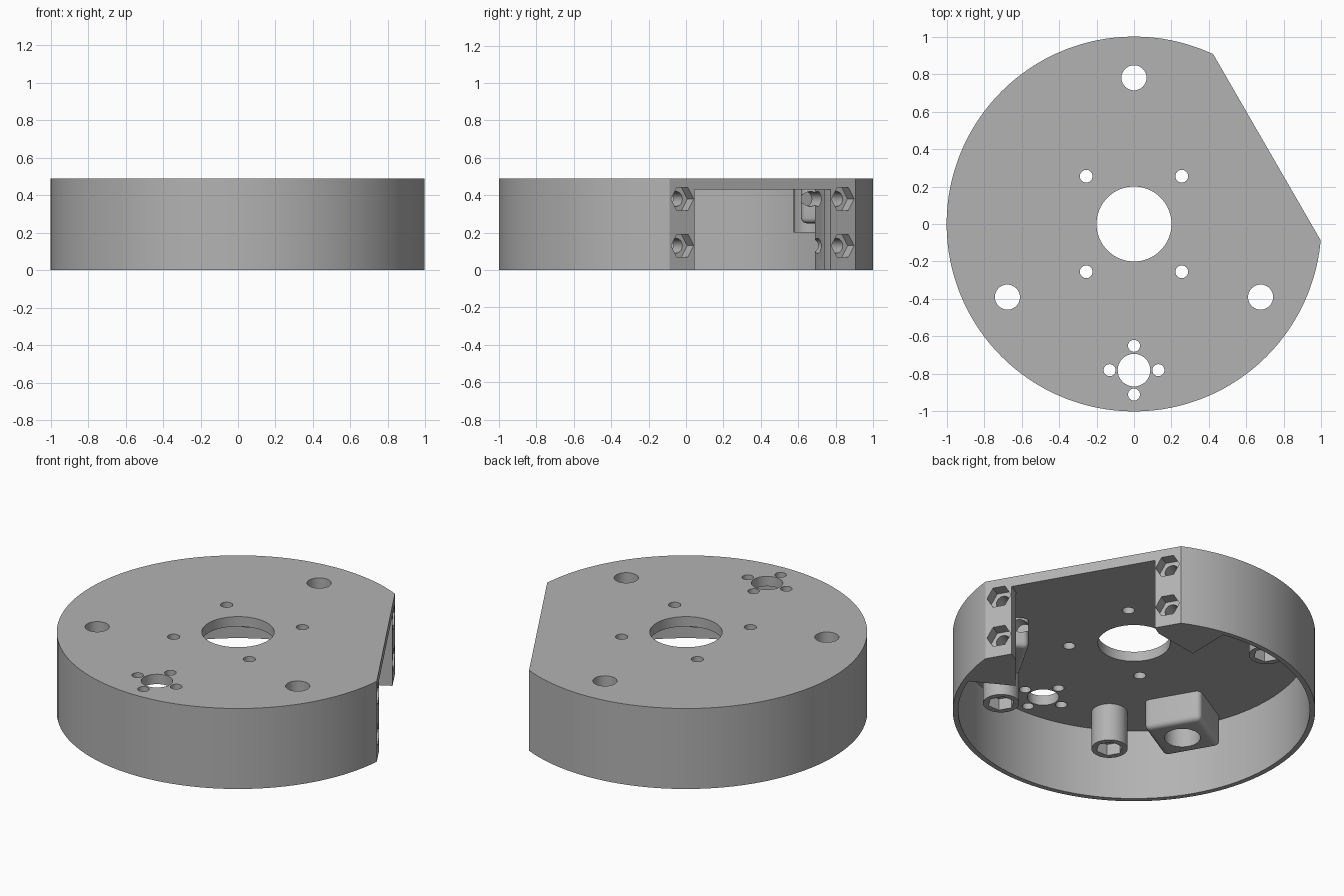
import bpy
import bmesh
from math import sin, cos, pi, radians
from mathutils import Matrix, Vector

cube = bpy.data.objects.get("Cube")
if cube:
    bpy.data.objects.remove(cube, do_unlink=True)

HEIGHT, CEILING, INNER, BOLT_RING = 0.49, 0.43, 0.97, 0.78
FLAT_TURN = Matrix.Rotation(radians(30), 4, 'Z')   # local x = outward from the flat
FLAT_DIST = 0.819

grey = bpy.data.materials.new("plain grey")
grey.use_nodes = True
colour = (0.45, 0.45, 0.45, 1)
grey.diffuse_color = colour
grey.node_tree.nodes["Principled BSDF"].inputs["Base Color"].default_value = colour


def to_object(name, bm, matrix=Matrix()):
    bmesh.ops.recalc_face_normals(bm, faces=bm.faces)
    bm.transform(matrix)
    mesh = bpy.data.meshes.new(name)
    bm.to_mesh(mesh)
    bm.free()
    mesh.materials.append(grey)
    obj = bpy.data.objects.new(name, mesh)
    bpy.context.collection.objects.link(obj)
    return obj


def prism(name, points, z0, z1, matrix=Matrix(), bevel=0):
    bm = bmesh.new()
    base = bm.faces.new([bm.verts.new((x, y, z0)) for x, y in points])
    top = bmesh.ops.extrude_face_region(bm, geom=[base])["geom"]
    moved = [v for v in top if isinstance(v, bmesh.types.BMVert)]
    bmesh.ops.translate(bm, verts=moved, vec=(0, 0, z1 - z0))
    if bevel:
        edges = [e for e in bm.edges if min(v.co.z for v in e.verts) < z0 + 0.001]
        bmesh.ops.bevel(bm, geom=edges, offset=bevel, segments=4, profile=0.5,
                        affect='EDGES')
    return to_object(name, bm, matrix)


def ring_points(r, n):
    return [(r * cos(2 * pi * i / n), r * sin(2 * pi * i / n)) for i in range(n)]


def cylinder(name, x, y, r, z0, z1, n=32):
    return prism(name, ring_points(r, n), z0, z1, Matrix.Translation((x, y, 0)))


def combine(target, tool, operation):
    mod = target.modifiers.new("combine", 'BOOLEAN')
    mod.operation, mod.object, mod.solver = operation, tool, 'EXACT'
    bpy.context.view_layer.update()
    graph = bpy.context.evaluated_depsgraph_get()
    mesh = bpy.data.meshes.new_from_object(target.evaluated_get(graph))
    target.modifiers.clear()
    target.data = mesh
    bpy.data.objects.remove(tool, do_unlink=True)


def polar(degrees, r=BOLT_RING):
    return r * cos(radians(degrees)), r * sin(radians(degrees))


# Round cup, open underneath
housing = cylinder("housing", 0, 0, 1, 0, HEIGHT, 128)
combine(housing, cylinder("cavity", 0, 0, INNER, -0.1, CEILING, 128), 'DIFFERENCE')

# Clamp blocks at both ends of the flat
for side in (1, -1):
    outline = [(0.85, 0.42), (0.75, 0.42), (0.48, 0.52), (0.625, 0.76)]
    outline += [polar(a, 0.985) for a in (46, 42, 38, 34, 30)]
    block = prism("clamp_block", [(x, side * y) for x, y in outline],
                  0, CEILING + 0.03, FLAT_TURN)
    combine(housing, block, 'UNION')

# Slice off the flat side
slab = [(FLAT_DIST, -2), (2, -2), (2, 2), (FLAT_DIST, 2)]
combine(housing, prism("flat_cutter", slab, -1, 1, FLAT_TURN), 'DIFFERENCE')

# Square bosses with counterbored screw holes
for angle in (90, 210, 330):
    x, y = polar(angle)
    w = 0.165
    place = Matrix.Translation((x, y, 0)) @ Matrix.Rotation(radians(angle), 4, 'Z')
    square = [(-w, -w), (w, -w), (w, w), (-w, w)]
    combine(housing, prism("boss", square, 0.25, CEILING + 0.03, place, 0.03), 'UNION')
    combine(housing, cylinder("counterbore", x, y, 0.1, 0, CEILING - 0.03), 'DIFFERENCE')
    combine(housing, cylinder("screw_hole", x, y, 0.067, 0, 1), 'DIFFERENCE')

# Slim posts with hexagonal sockets
for angle in (120, 240, 300):
    x, y = polar(angle)
    combine(housing, cylinder("post", x, y, 0.1, 0.2, CEILING + 0.03), 'UNION')
    combine(housing, cylinder("socket", x, y, 0.075, 0.1, 0.27, 6), 'DIFFERENCE')

# Holes through the top plate
holes = [(0, 0, 0.2), (0, -BOLT_RING, 0.087)]
holes += [(sx * 0.255, sy * 0.255, 0.034) for sx in (1, -1) for sy in (1, -1)]
holes += [(dx * 0.13, -BOLT_RING + dy * 0.13, 0.032)
          for dx, dy in ((1, 0), (-1, 0), (0, 1), (0, -1))]
for x, y, r in holes:
    combine(housing, cylinder("plate_hole", x, y, r, 0.3, 1, 64 if r > 0.1 else 32),
            'DIFFERENCE')

# Nut pockets and bolt holes in the clamp blocks, drilled inward from the flat
for t in (0.495, -0.495):
    for z in (0.13, 0.38):
        drill = (FLAT_TURN @ Matrix.Translation(Vector((FLAT_DIST, t, z)))
                 @ Matrix.Rotation(radians(90), 4, 'Y')
                 @ Matrix.Rotation(radians(90), 4, 'Z'))
        combine(housing, prism("nut_pocket", ring_points(0.07, 6), -0.07, 0.1, drill),
                'DIFFERENCE')
        combine(housing, prism("bolt_hole", ring_points(0.04, 24), -0.4, 0.1, drill),
                'DIFFERENCE')

# Smooth the round walls, keep the edges sharp
bpy.ops.object.select_all(action='DESELECT')
housing.select_set(True)
bpy.context.view_layer.objects.active = housing
bpy.ops.object.shade_smooth_by_angle(angle=radians(30))
